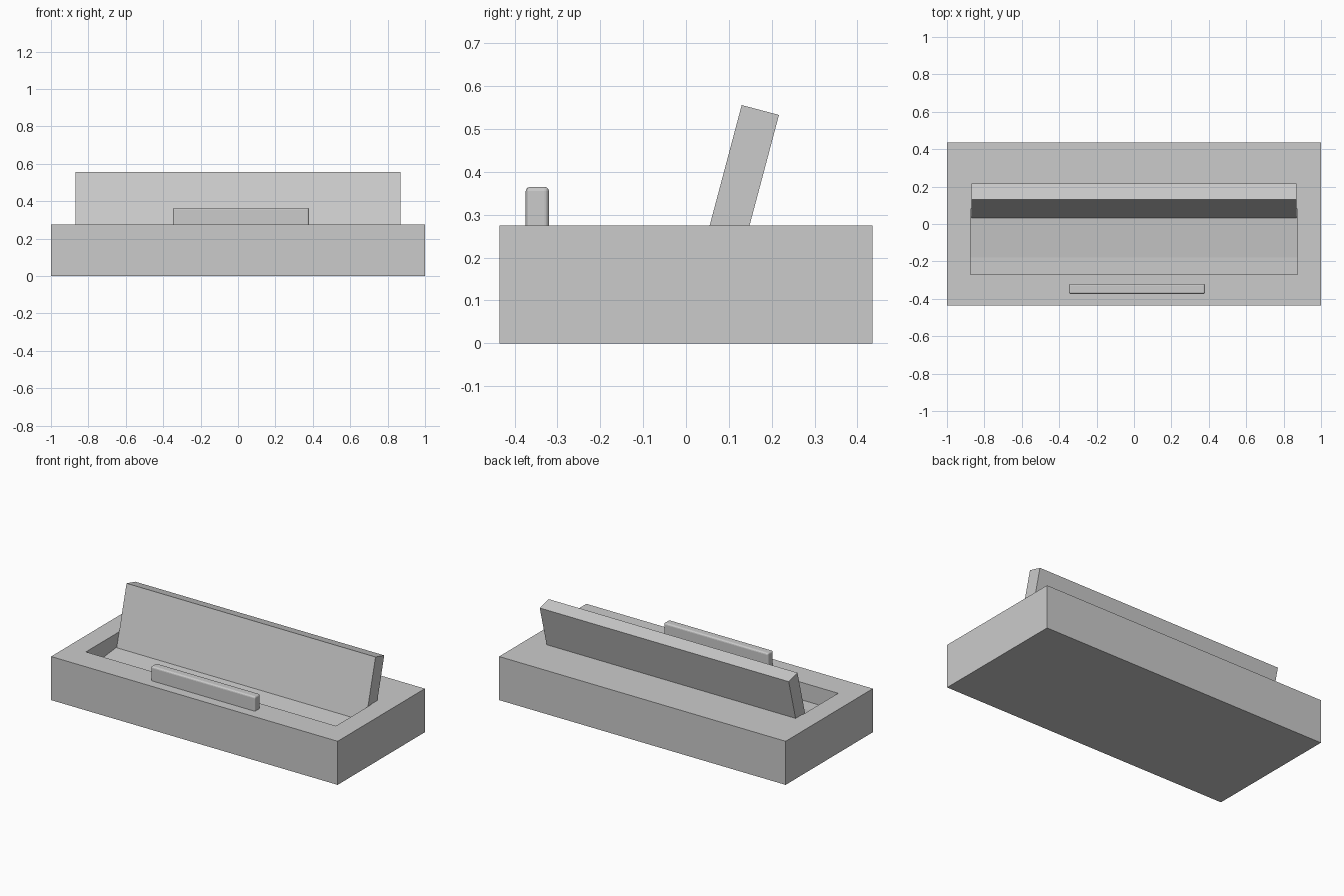
import bpy
import bmesh

cube = bpy.data.objects.get("Cube")
if cube:
    bpy.data.objects.remove(cube, do_unlink=True)

gray = bpy.data.materials.new("plain gray")
gray.use_nodes = True
gray.diffuse_color = (0.6, 0.6, 0.6, 1)
gray.node_tree.nodes["Principled BSDF"].inputs["Base Color"].default_value = (0.6, 0.6, 0.6, 1)


def prism(name, profile, x0, x1):
    """Sweep a closed (y, z) profile sideways from x0 to x1."""
    bm = bmesh.new()
    face = bm.faces.new([bm.verts.new((x0, y, z)) for y, z in profile])
    swept = bmesh.ops.extrude_face_region(bm, geom=[face])["geom"]
    moved = [v for v in swept if isinstance(v, bmesh.types.BMVert)]
    bmesh.ops.translate(bm, verts=moved, vec=(x1 - x0, 0, 0))
    bmesh.ops.recalc_face_normals(bm, faces=bm.faces[:])
    mesh = bpy.data.meshes.new(name)
    bm.to_mesh(mesh)
    bm.free()
    mesh.materials.append(gray)
    obj = bpy.data.objects.new(name, mesh)
    bpy.context.collection.objects.link(obj)
    return obj


def rect(y0, y1, z0, z1):
    return [(y0, z0), (y1, z0), (y1, z1), (y0, z1)]


# Tray body with a recess whose floor rises gently toward the back
tray = prism("tray", rect(-0.435, 0.435, 0, 0.275), -1, 1)
recess = prism("recess_cutter", [(-0.27, 0.165), (-0.18, 0.165), (0.08, 0.192),
                                 (0.08, 0.4), (-0.27, 0.4)], -0.873, 0.873)
recess.hide_render = True
cut = tray.modifiers.new("recess", "BOOLEAN")
cut.operation = "DIFFERENCE"
cut.solver = "EXACT"
cut.object = recess

# Bake the cut, then drop the cutter
graph = bpy.context.evaluated_depsgraph_get()
tray.data = bpy.data.meshes.new_from_object(tray.evaluated_get(graph))
tray.modifiers.clear()
bpy.data.objects.remove(recess, do_unlink=True)

# Panel leaning back out of the recess
prism("leaning_panel", [(0.03, 0.18), (0.13, 0.556), (0.217, 0.533), (0.123, 0.18)],
      -0.869, 0.869)

# Slim ridge on the front rim with softened edges
ridge = prism("front_ridge", rect(-0.374, -0.32, 0.26, 0.365), -0.348, 0.38)
soft = ridge.modifiers.new("soft edges", "BEVEL")
soft.width = 0.01
soft.segments = 3
